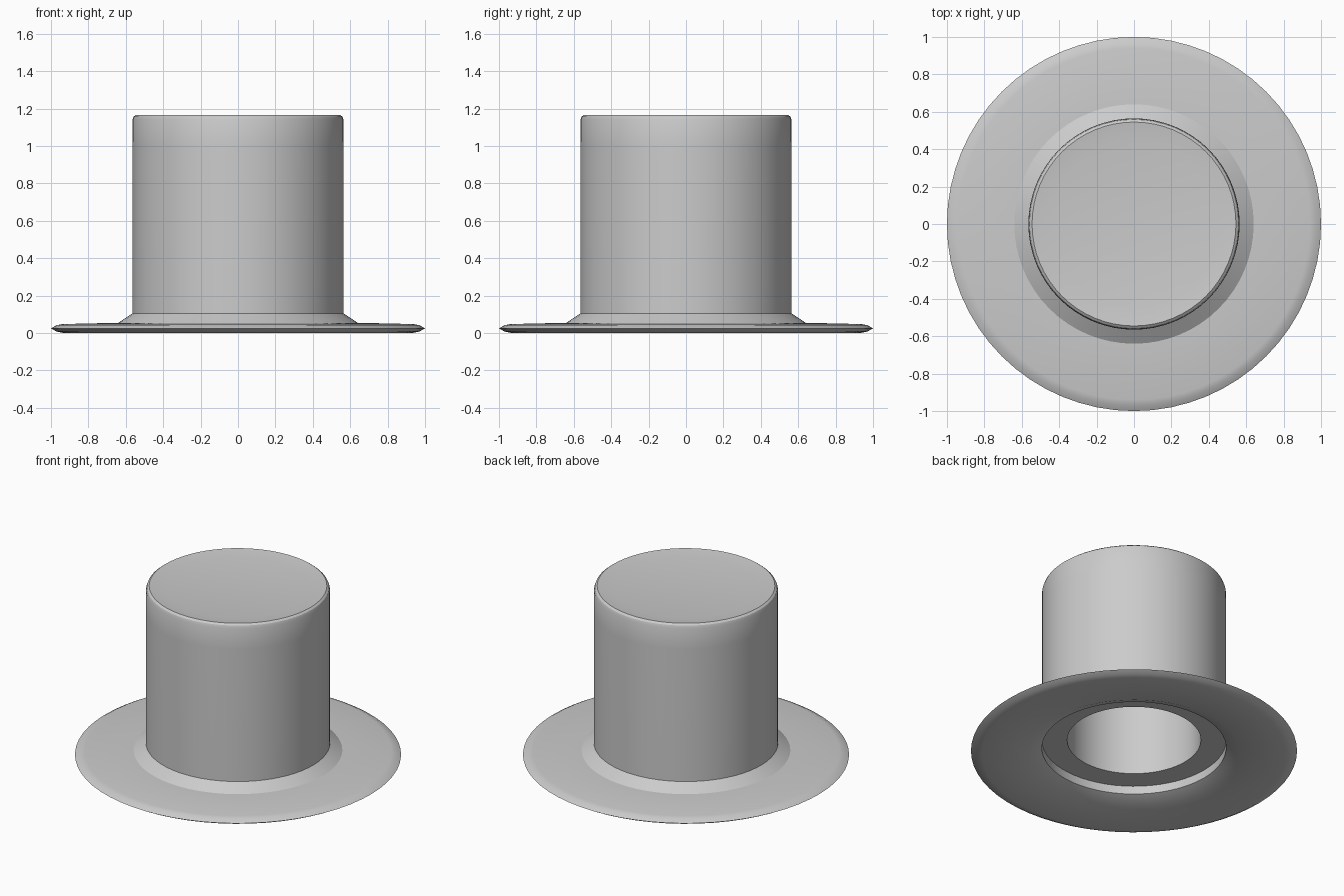
import bpy
import bmesh
import math

cube = bpy.data.objects.get("Cube")
if cube:
    bpy.data.objects.remove(cube, do_unlink=True)

SEGMENTS = 64

grey = bpy.data.materials.new("plain grey")
grey.use_nodes = True
COLOUR = (0.6, 0.6, 0.6, 1.0)
grey.diffuse_color = COLOUR
grey.node_tree.nodes["Principled BSDF"].inputs["Base Color"].default_value = COLOUR


def lathe(name, profile, closed=False):
    """Revolve (radius, height) points around the z axis."""
    bm = bmesh.new()
    verts = [bm.verts.new((r, 0, z)) for r, z in profile]
    edges = [bm.edges.new(pair) for pair in zip(verts, verts[1:])]
    if closed:
        edges.append(bm.edges.new((verts[-1], verts[0])))
    bmesh.ops.spin(bm, geom=verts + edges, cent=(0, 0, 0), axis=(0, 0, 1),
                   angle=math.tau, steps=SEGMENTS, use_merge=True)
    bmesh.ops.remove_doubles(bm, verts=bm.verts, dist=0.0005)
    bmesh.ops.recalc_face_normals(bm, faces=bm.faces)
    mesh = bpy.data.meshes.new(name)
    bm.to_mesh(mesh)
    bm.free()
    mesh.materials.append(grey)
    obj = bpy.data.objects.new(name, mesh)
    bpy.context.collection.objects.link(obj)
    bpy.ops.object.select_all(action="DESELECT")
    obj.select_set(True)
    bpy.context.view_layer.objects.active = obj
    bpy.ops.object.shade_smooth_by_angle(angle=math.radians(30))
    return obj


# Brim with a raised collar and a round opening underneath
lathe("brim", [
    (0.565, 0.105), (0.64, 0.055), (0.94, 0.048), (0.97, 0.042), (1.0, 0.025),
    (0.97, 0.008), (0.93, 0.0), (0.65, 0.01), (0.565, 0.045),
], closed=True)

# Thick-walled crown with a shallow dish on top and a hollow inside
lathe("crown", [
    (0, 1.15), (0.44, 1.153), (0.545, 1.167), (0.558, 1.157), (0.564, 1.14),
    (0.565, 1.0), (0.565, 0.1), (0.49, 0.1), (0.41, 0.1),
    (0.41, 1.0), (0, 1.0),
])
